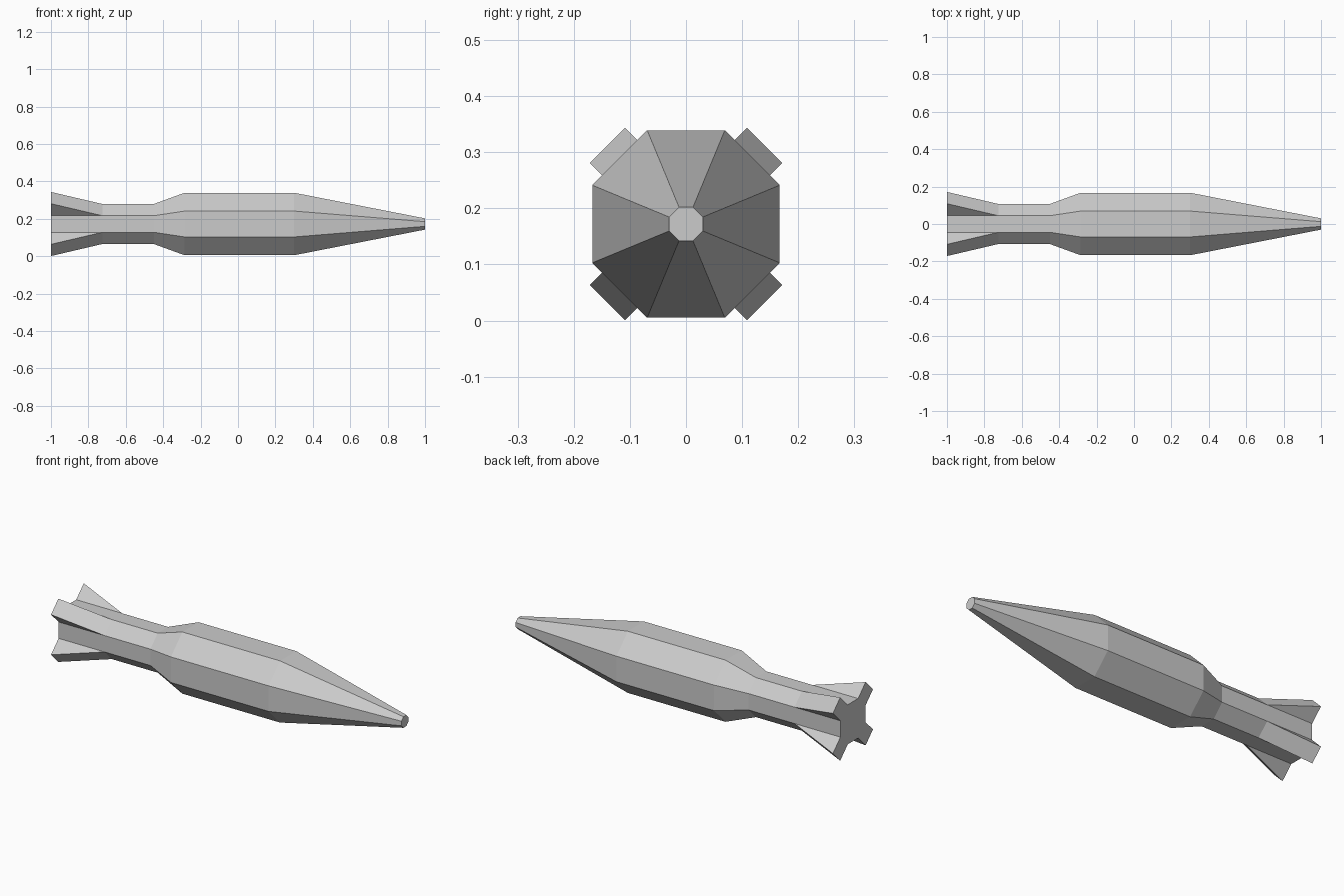
import bpy
import bmesh
from math import cos, sin, pi

cube = bpy.data.objects.get("Cube")
if cube:
    bpy.data.objects.remove(cube, do_unlink=True)

grey = bpy.data.materials.new("grey_metal")
grey.use_nodes = True
colour = (0.6, 0.6, 0.6, 1)
grey.diffuse_color = colour
grey.node_tree.nodes["Principled BSDF"].inputs["Base Color"].default_value = colour

SIDES = 8
AXIS_Z = 0.172
FIN_REACH = 0.091   # how far each fin rises from the tail at its rear end

# (x, flat-to-centre distance) from tail to nose
profile = [(-1, 0.107), (-0.725, 0.107), (-0.45, 0.107),
           (-0.285, 0.167), (0.3, 0.167), (1, 0.03)]

bm = bmesh.new()


def ring(x, apothem):
    """Octagon across the long axis with flats facing up, down and sideways."""
    radius = apothem / cos(pi / SIDES)
    angles = [(i + 0.5) * 2 * pi / SIDES for i in range(SIDES)]
    return [bm.verts.new((x, radius * cos(a), AXIS_Z + radius * sin(a))) for a in angles]


# Body: loft the octagons and cap both ends
rings = [ring(x, r) for x, r in profile]
bands = []
for a, b in zip(rings, rings[1:]):
    bands.append([bm.faces.new((a[i], a[(i + 1) % SIDES], b[(i + 1) % SIDES], b[i]))
                  for i in range(SIDES)])
bm.faces.new(rings[0])
bm.faces.new(rings[-1])
bmesh.ops.recalc_face_normals(bm, faces=bm.faces)
bm.normal_update()

# Fins: raise the rear edge of every diagonal face of the tail
diagonals = [f for f in bands[0] if abs(f.normal.y) > 0.5 and abs(f.normal.z) > 0.5]
for face in bmesh.ops.extrude_discrete_faces(bm, faces=diagonals)["faces"]:
    outward = face.normal.copy()
    for v in face.verts:
        if v.co.x < -0.9:
            v.co += outward * FIN_REACH
bmesh.ops.remove_doubles(bm, verts=bm.verts, dist=0.0005)
bmesh.ops.recalc_face_normals(bm, faces=bm.faces)

mesh = bpy.data.meshes.new("finned_body")
bm.to_mesh(mesh)
bm.free()
mesh.materials.append(grey)
body = bpy.data.objects.new("finned_body", mesh)
bpy.context.collection.objects.link(body)
